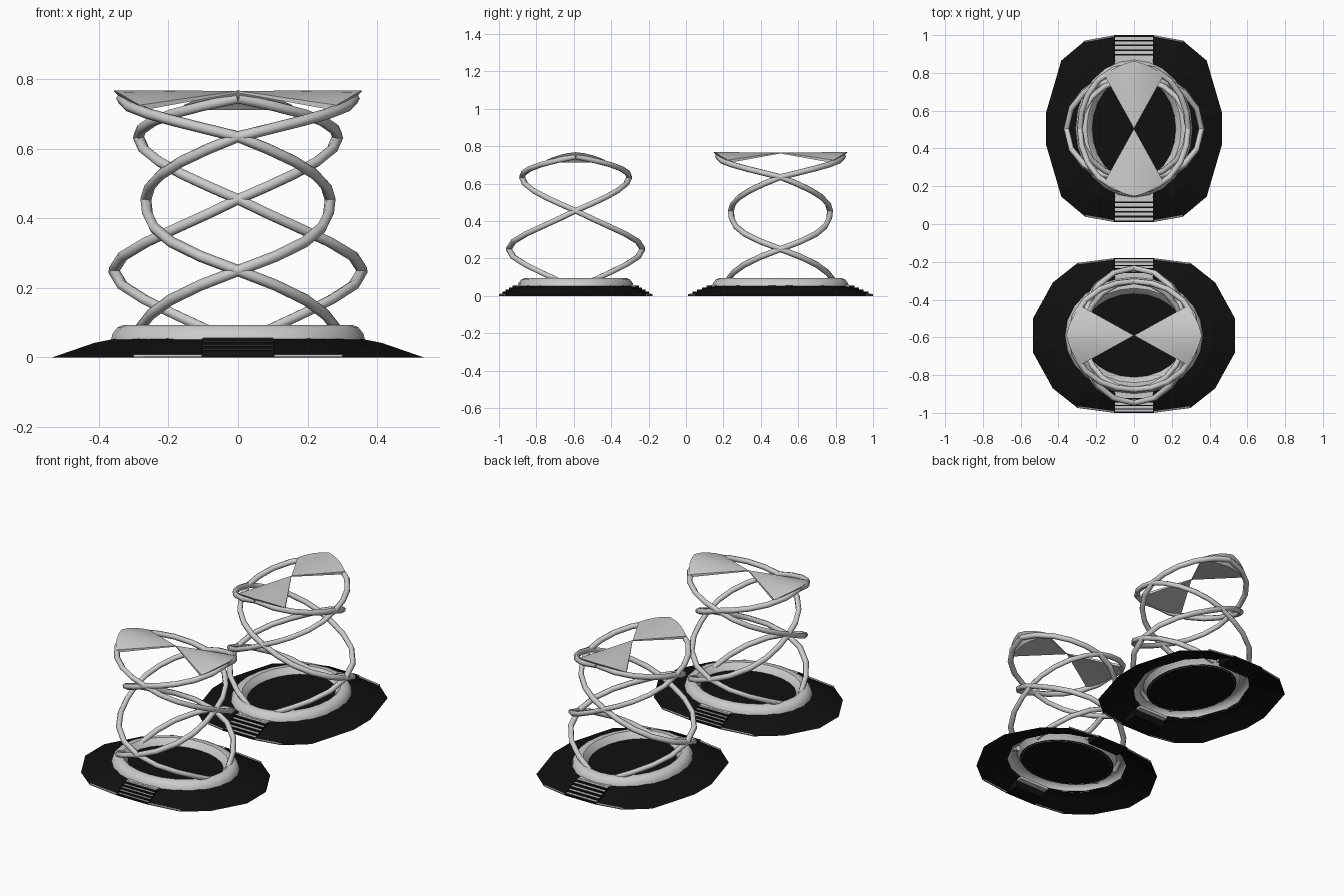
import bpy, bmesh
from math import sin, cos, pi, radians, atan2, hypot

if "Cube" in bpy.data.objects:
    bpy.data.objects.remove(bpy.data.objects["Cube"])

black = bpy.data.materials.new("black")
black.diffuse_color = (0.005, 0.005, 0.005, 1)
black.use_nodes = True
black.node_tree.nodes["Principled BSDF"].inputs["Base Color"].default_value = black.diffuse_color


def mesh(name, verts, faces, mat=None, smooth=False):
    me = bpy.data.meshes.new(name)
    me.from_pydata(verts, [], faces)
    bm = bmesh.new()
    bm.from_mesh(me)
    bmesh.ops.recalc_face_normals(bm, faces=bm.faces)
    bm.to_mesh(me)
    bm.free()
    ob = bpy.data.objects.new(name, me)
    bpy.context.collection.objects.link(ob)
    if mat:
        me.materials.append(mat)
    if smooth:
        bpy.ops.object.select_all(action='DESELECT')
        bpy.context.view_layer.objects.active = ob
        ob.select_set(True)
        bpy.ops.object.shade_smooth_by_angle(angle=radians(35))
    return ob


def loft(name, rings, **kw):
    """Quads between closed rings of equal length."""
    n = len(rings[0])
    faces = [(k * n + i, k * n + (i + 1) % n, (k + 1) * n + (i + 1) % n, (k + 1) * n + i)
             for k in range(len(rings) - 1) for i in range(n)]
    return mesh(name, [p for r in rings for p in r], faces, **kw)


def box(name, x0, x1, y0, y1, z0, z1, mat=None):
    v = [(x, y, z) for x in (x0, x1) for y in (y0, y1) for z in (z0, z1)]
    f = [(0, 1, 3, 2), (4, 6, 7, 5), (0, 4, 5, 1), (2, 3, 7, 6), (0, 2, 6, 4), (1, 5, 7, 3)]
    return mesh(name, v, f, mat)


def tube(name, pts, r):
    cu = bpy.data.curves.new(name, 'CURVE')
    cu.dimensions = '3D'
    cu.bevel_depth = r
    cu.bevel_resolution = 1
    cu.use_fill_caps = True
    s = cu.splines.new('POLY')
    s.points.add(len(pts) - 1)
    for p, c in zip(s.points, pts):
        p.co = (*c, 1)
    s.use_smooth = True
    ob = bpy.data.objects.new(name, cu)
    bpy.context.collection.objects.link(ob)


# strand keys: turn angle, radius, height
KEYS = [(0, .335, .745), (90, .287, .635), (180, .265, .455), (270, .358, .25), (345, .30, .075)]


def strand_at(a):
    for (a0, r0, z0), (a1, r1, z1) in zip(KEYS, KEYS[1:]):
        if a <= a1:
            t = (a - a0) / (a1 - a0)
            e = (1 - cos(pi * t)) / 2
            return r0 + (r1 - r0) * e, z0 + (z1 - z0) * t


def build(tag, cy, turned, quarter):
    def P(u, v, z):                       # u runs along the long axis
        return (-v, u + cy, z) if turned else (u, v + cy, z)

    def ell(a, b, z, n=24):
        return [P(a * cos(2 * pi * i / n), b * sin(2 * pi * i / n), z) for i in range(n)]

    # sloped black base, open underneath
    q = quarter
    outline = ([(x, y) for x, y in q] + [(x, -y) for x, y in q[::-1]]
               + [(-x, -y) for x, y in q] + [(-x, y) for x, y in q[::-1]])
    rx, ry = (.305, .355) if turned else (.355, .305)
    rings = [[], [], []]
    for x, y in outline:
        k = 1 / hypot(x / rx, y / ry)
        for ring, t, z in zip(rings, (0, .65, 1), (0, .042, .055)):
            s = 1 + (k - 1) * t
            ring.append((x * s, y * s + cy, z))
    loft(tag + "_base", rings, mat=black)

    # rounded plinth ring and floor disc
    prof = [(0, .052), (.004, .068), (.018, .086), (.035, .094), (.06, .093), (.078, .075), (.09, .055)]
    loft(tag + "_plinth_ring", [ell(.365 - d, .31 - d, z) for d, z in prof], smooth=True)
    mesh(tag + "_floor", ell(.285, .23, .057), [tuple(range(24))], black)

    # stairs, landing and edge strip on both ends
    edge = q[0][1]
    land = ry - .02
    run = (edge - ry - .015) / 5
    for s, side in ((-1, "front"), (1, "back")):
        for i in range(5):
            y0 = cy + s * (edge - i * run)
            y1 = cy + s * (edge - (i + 1) * run - .004)
            z = .011 * (i + 1)
            box(f"{tag}_{side}_step_{i}", -.105, .105, y0, y1, 0, z, black)
            box(f"{tag}_{side}_tread_{i}", -.1, .1, y0 - s * run * .35, y1, z - .001, z + .0015)
        box(f"{tag}_{side}_landing", -.1, .1, cy + s * (edge - 5 * run), cy + s * land, .04, .058)
        xs, ys = q[1]
        tube(f"{tag}_{side}_edge_strip",
             [(-xs, cy + s * (ys - .004), .005), (-.1, cy + s * (edge - .005), .005),
              (.1, cy + s * (edge - .005), .005), (xs, cy + s * (ys - .004), .005)], .005)

    # four interwoven strands, two per hand
    angles = [i * 18 for i in range(20)]
    angles[-1] = 345
    for sx in (-1, 1):
        for sy in (-1, 1):
            pts = []
            for a in angles:
                r, z = strand_at(a)
                pts.append(P(sx * r * cos(radians(a)), sy * r * sin(radians(a)), z))
            tube(f"{tag}_strand_{sx}_{sy}", pts, .016)

    # two fan shaped canopies
    n = 9
    for s in (-1, 1):
        top, low = [], []
        for i in range(n):
            t = -1 + 2 * i / (n - 1)
            a = radians(29 * t)
            r = .358 - .035 * abs(t)
            top.append(P(s * r * cos(a), r * sin(a), .768 - .042 * abs(t) ** 1.5))
            low.append(P(s * .31 * cos(a), .31 * sin(a), .712))
        verts = [P(0, 0, .767), P(0, 0, .761)] + top + low
        T, L = 2, 2 + n
        faces = []
        for i in range(n - 1):
            faces += [(0, T + i, T + i + 1), (1, L + i + 1, L + i),
                      (T + i, L + i, L + i + 1, T + i + 1)]
        faces += [(0, 1, L, T), (0, T + n - 1, L + n - 1, 1)]
        mesh(f"{tag}_canopy_{s}", verts, faces, smooth=True)


build("front", -.59, False, [(.1, .41), (.3, .383), (.43, .28), (.535, .09)])
build("back", .505, True, [(.1, .495), (.26, .465), (.385, .36), (.467, .08)])
